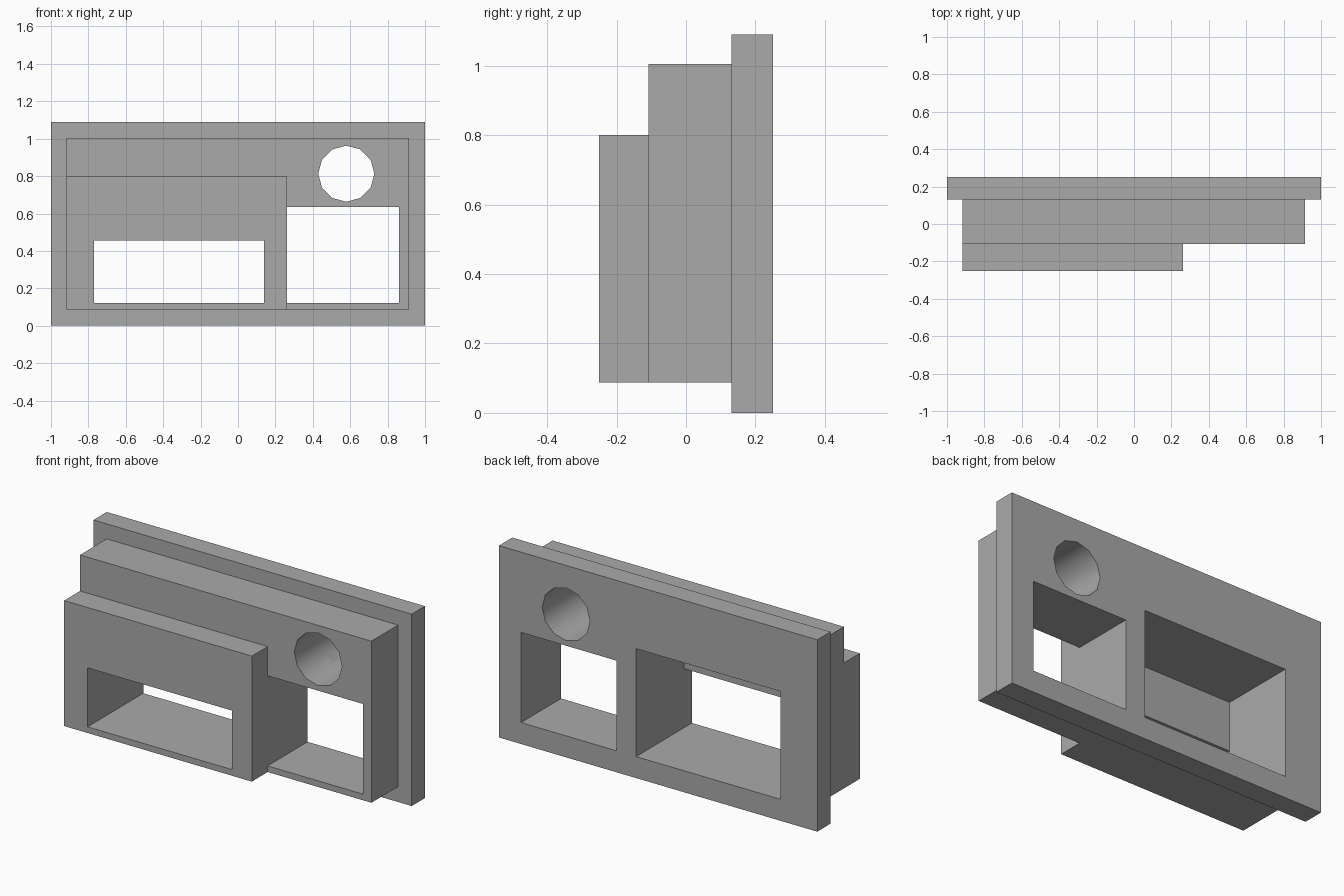
import bpy, math

cube = bpy.data.objects.get("Cube")
if cube:
    bpy.data.objects.remove(cube, do_unlink=True)

grey = bpy.data.materials.new("plain grey")
grey.use_nodes = True
COLOUR = (0.4, 0.4, 0.4, 1)
grey.diffuse_color = COLOUR
grey.node_tree.nodes["Principled BSDF"].inputs["Base Color"].default_value = COLOUR


def box(name, x, y, z):
    """Box given by its (low, high) limits on each axis."""
    spans = (x, y, z)
    bpy.ops.mesh.primitive_cube_add(size=1, location=[(a + b) / 2 for a, b in spans])
    ob = bpy.context.object
    ob.name = name
    ob.scale = [b - a for a, b in spans]
    bpy.ops.object.transform_apply(location=True, rotation=True, scale=True)
    ob.data.materials.append(grey)
    return ob


def combine(target, other, operation):
    """Apply a boolean to the target and remove the other solid."""
    mod = target.modifiers.new(operation.lower(), 'BOOLEAN')
    mod.operation = operation
    mod.solver = 'EXACT'
    mod.object = other
    bpy.ops.object.select_all(action='DESELECT')
    bpy.context.view_layer.objects.active = target
    target.select_set(True)
    bpy.ops.object.modifier_apply(modifier=mod.name)
    bpy.data.objects.remove(other, do_unlink=True)


# Layer depths, from the front bezel to the back flange
FRONT, STEP, SEAM, BACK = -0.25, -0.108, 0.131, 0.25
LEFT, RIGHT, SPLIT, BASE, SILL = -0.917, 0.914, 0.262, 0.087, 0.122
OVER = 0.1

# Stepped body: back flange, middle block, raised front block
panel = box("stepped_panel", (-1, 1), (SEAM, BACK), (0, 1.09))
combine(panel, box("middle_block", (LEFT, RIGHT), (STEP, SEAM), (BASE, 1.005)), 'UNION')
combine(panel, box("front_block", (LEFT, SPLIT), (FRONT, STEP), (BASE, 0.80)), 'UNION')

# Wide window: low opening in front, taller pocket behind it
wide = (-0.77, 0.138)
combine(panel, box("wide_cutter", wide, (FRONT - OVER, BACK + OVER), (SILL, 0.457)), 'DIFFERENCE')
combine(panel, box("pocket_cutter", wide, (-0.18, BACK + OVER), (SILL, 0.735)), 'DIFFERENCE')

# Square window beside the raised block
combine(panel, box("square_cutter", (SPLIT, 0.861), (FRONT - OVER, BACK + OVER), (SILL, 0.634)), 'DIFFERENCE')

# Round twelve-sided hole
bpy.ops.mesh.primitive_cylinder_add(vertices=12, radius=0.15, depth=1,
                                    location=(0.579, 0, 0.813),
                                    rotation=(math.pi / 2, 0, 0))
hole = bpy.context.object
hole.data.materials.append(grey)
combine(panel, hole, 'DIFFERENCE')

# Smooth hole wall, crisp corners
panel.select_set(True)
bpy.context.view_layer.objects.active = panel
bpy.ops.object.shade_smooth_by_angle(angle=math.radians(35))
